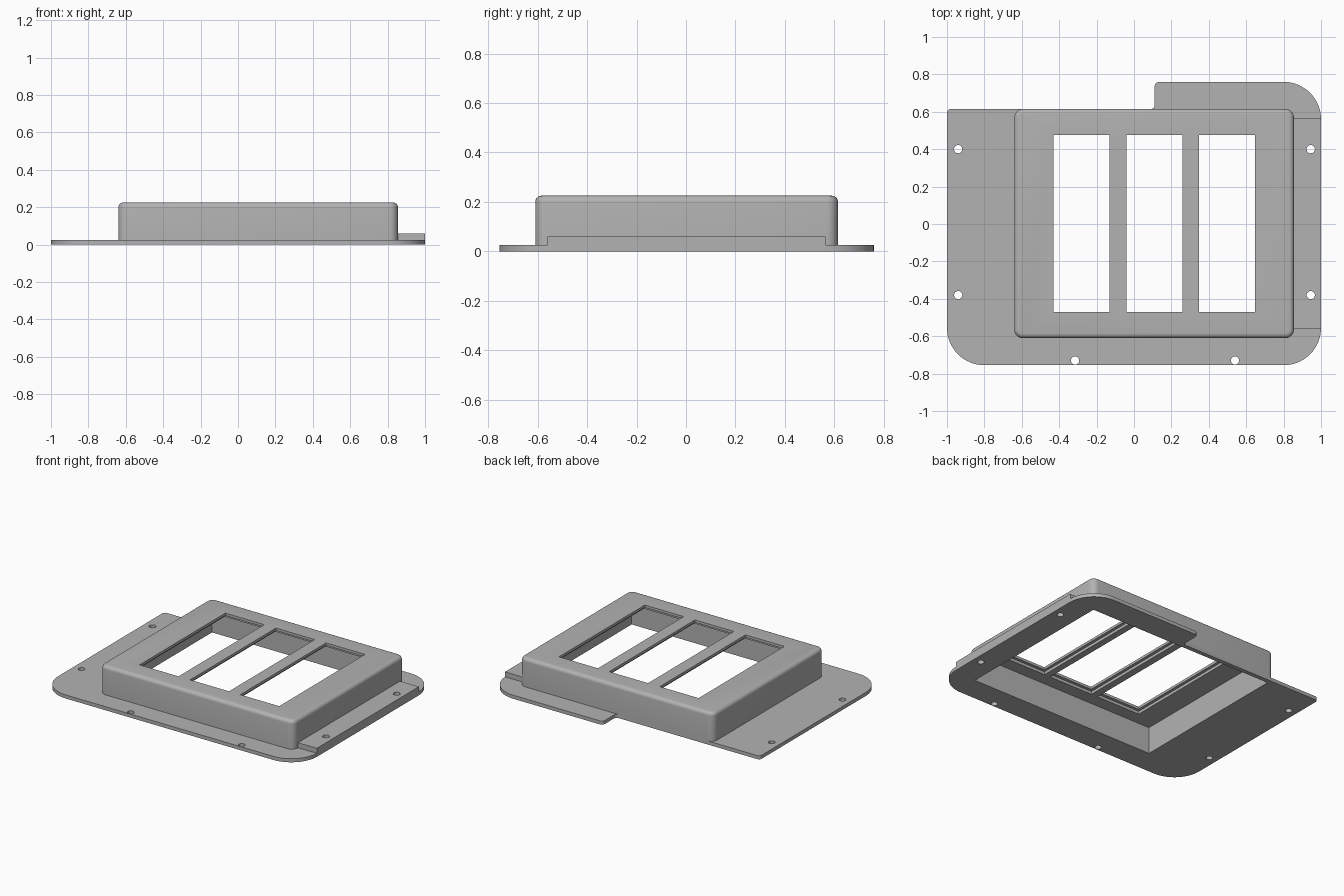
import bpy, bmesh
from math import pi, sin, cos, radians
from mathutils import Vector

if "Cube" in bpy.data.objects:
    bpy.data.objects.remove(bpy.data.objects["Cube"])

grey = bpy.data.materials.new("plain grey")
grey.use_nodes = True
colour = (0.45, 0.45, 0.45, 1)
grey.diffuse_color = colour
grey.node_tree.nodes["Principled BSDF"].inputs["Base Color"].default_value = colour


def rounded(corners):
    """Round each (x, y, radius) corner of an outline, convex or concave."""
    pts = []
    for i, (x, y, r) in enumerate(corners):
        p = Vector((x, y))
        a = (Vector(corners[i - 1][:2]) - p).normalized()
        b = (Vector(corners[(i + 1) % len(corners)][:2]) - p).normalized()
        if r == 0:
            pts.append(p)
            continue
        steps = 16 if r > 0.1 else 6
        for k in range(steps + 1):
            t = pi / 2 * k / steps
            pts.append(p + a * r * (1 - sin(t)) + b * r * (1 - cos(t)))
    return pts


def rect(x0, x1, y0, y1, r=0):
    return rounded([(x0, y0, r), (x1, y0, r), (x1, y1, r), (x0, y1, r)])


def prism(name, outline, z0, z1, top_bevel=0):
    bm = bmesh.new()
    face = bm.faces.new([bm.verts.new((p.x, p.y, z0)) for p in outline])
    up = bmesh.ops.extrude_face_region(bm, geom=[face])["geom"]
    bmesh.ops.translate(bm, vec=(0, 0, z1 - z0),
                        verts=[g for g in up if isinstance(g, bmesh.types.BMVert)])
    if top_bevel:
        rim = [e for e in bm.edges if all(v.co.z > z1 - 1e-5 for v in e.verts)]
        bmesh.ops.bevel(bm, geom=rim, offset=top_bevel, segments=5,
                        profile=0.5, affect='EDGES')
    bmesh.ops.recalc_face_normals(bm, faces=bm.faces)
    mesh = bpy.data.meshes.new(name)
    bm.to_mesh(mesh)
    bm.free()
    mesh.materials.append(grey)
    obj = bpy.data.objects.new(name, mesh)
    bpy.context.collection.objects.link(obj)
    return obj


def activate(obj):
    bpy.ops.object.select_all(action='DESELECT')
    obj.select_set(True)
    bpy.context.view_layer.objects.active = obj


def cut(obj, outline, z0, z1):
    cutter = prism("cutter", outline, z0, z1)
    cutter.hide_render = True
    mod = obj.modifiers.new("cut", 'BOOLEAN')
    mod.operation = 'DIFFERENCE'
    mod.solver = 'EXACT'
    mod.object = cutter
    activate(obj)
    bpy.ops.object.modifier_apply(modifier=mod.name)
    bpy.data.objects.remove(cutter)


def circle(x, y, r=0.022, n=24):
    return [Vector((x + r * cos(2 * pi * k / n), y + r * sin(2 * pi * k / n)))
            for k in range(n)]


BASE, TOP, WALL = 0.025, 0.225, 0.03
X0, X1, Y0, Y1 = -0.64, 0.855, -0.61, 0.615
cavity = rect(X0 + WALL, X1 - WALL, Y0 + WALL, Y1 - WALL)

# Flange with large rounded corners and a back tab
flange = prism("mounting_flange", rounded([
    (-1, -0.755, 0.2), (1, -0.755, 0.2), (1, 0.76, 0.2),
    (0.11, 0.76, 0.025), (0.11, Y1, 0.02), (-1, Y1, 0.02)]), 0, BASE)
cut(flange, cavity, -0.1, 0.1)

# Raised strip beside the housing
strip = prism("raised_strip", rect(X1 - 0.005, 1, -0.56, 0.565), BASE, 0.06)

# Screw holes
for x, y in [(-0.94, 0.4), (-0.94, -0.38), (-0.315, -0.73), (0.54, -0.73)]:
    cut(flange, circle(x, y), -0.1, 0.1)
for y in (0.4, -0.38):
    for part in (flange, strip):
        cut(part, circle(0.945, y), -0.1, 0.1)

# Hollow housing with three windows, each recessed from below
housing = prism("housing", rect(X0, X1, Y0, Y1, 0.045), BASE, TOP, 0.025)
cut(housing, cavity, -0.1, TOP - 0.038)
for x in (-0.43, -0.04, 0.347):
    cut(housing, rect(x - 0.02, x + 0.32, -0.49, 0.495), 0.1, TOP - 0.018)
    cut(housing, rect(x, x + 0.3, -0.47, 0.475), 0.1, 0.3)

for part in (flange, strip, housing):
    activate(part)
    bpy.ops.object.shade_smooth_by_angle(angle=radians(30))
